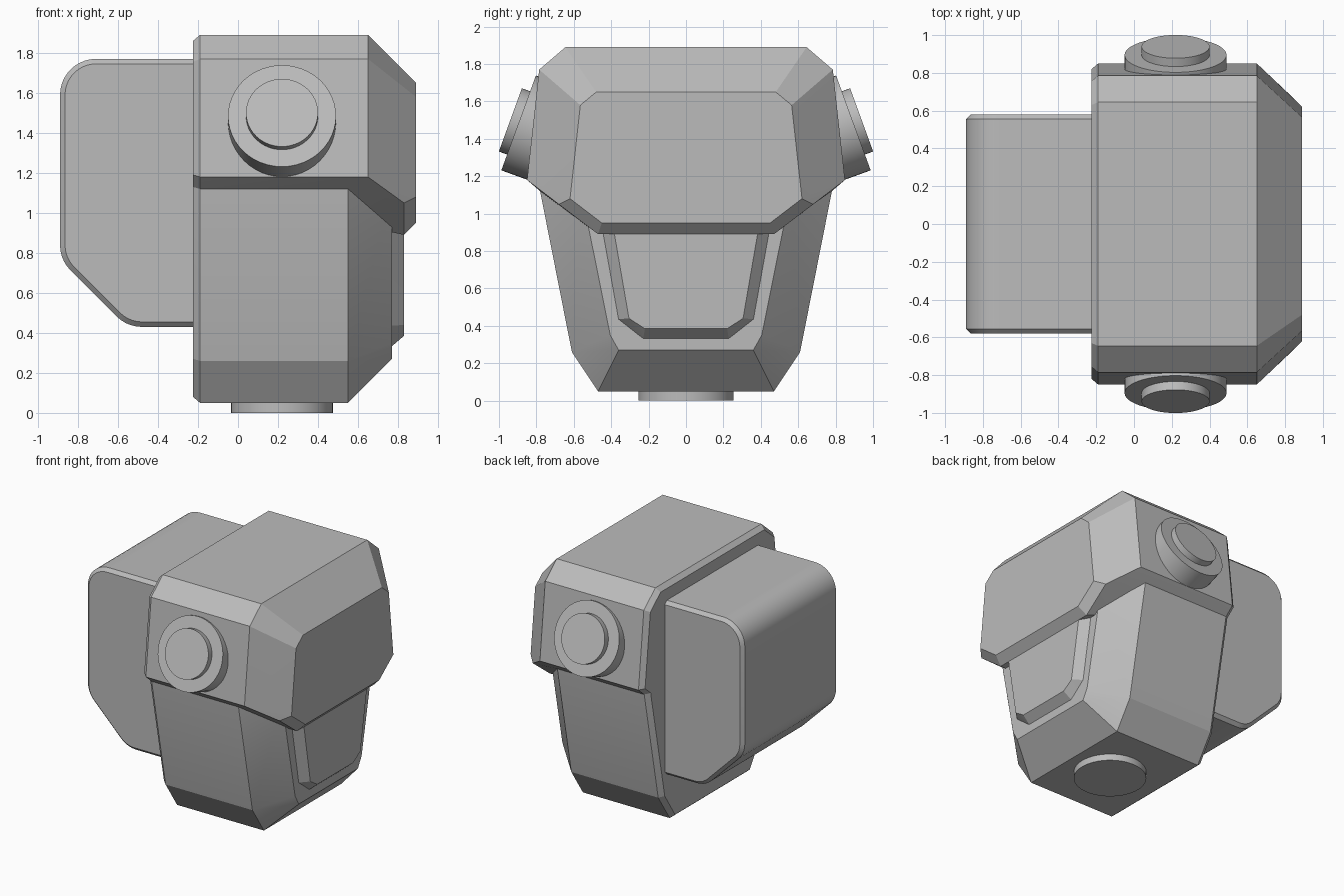
import bpy, bmesh, math
from mathutils import Vector, Matrix

cube = bpy.data.objects.get("Cube")
if cube:
    bpy.data.objects.remove(cube, do_unlink=True)

GREY = (0.5, 0.5, 0.5, 1)
mat = bpy.data.materials.new("plain grey")
mat.use_nodes = True
mat.diffuse_color = GREY
mat.node_tree.nodes["Principled BSDF"].inputs["Base Color"].default_value = GREY


def finish(name, bm, angle=30):
    bmesh.ops.recalc_face_normals(bm, faces=bm.faces)
    mesh = bpy.data.meshes.new(name)
    bm.to_mesh(mesh)
    bm.free()
    mesh.materials.append(mat)
    ob = bpy.data.objects.new(name, mesh)
    bpy.context.collection.objects.link(ob)
    bpy.ops.object.select_all(action='DESELECT')
    ob.select_set(True)
    bpy.context.view_layer.objects.active = ob
    bpy.ops.object.shade_smooth_by_angle(angle=math.radians(angle))
    return ob


def faceted(name, points, mirror=True, angle=15):
    """Solid spanned by corner points, mirrored across y."""
    bm = bmesh.new()
    for x, y, z in points:
        for s in ((1, -1) if mirror else (1,)):
            bm.verts.new((x, s * y, z))
    hull = bmesh.ops.convex_hull(bm, input=bm.verts)
    spare = {v for v in hull["geom_interior"] + hull["geom_unused"]
             if isinstance(v, bmesh.types.BMVert)}
    bmesh.ops.delete(bm, geom=list(spare), context='VERTS')
    bmesh.ops.dissolve_limit(bm, angle_limit=math.radians(1.5),
                             verts=bm.verts, edges=bm.edges)
    return finish(name, bm, angle)


def ring(x, profile):
    return [(x, y, z) for y, z in profile]


def disc(name, centre, normal, radius, depth):
    """Round plate whose outer face is at centre, facing normal."""
    n = Vector(normal).normalized()
    rot = n.to_track_quat('Z', 'Y').to_matrix().to_4x4()
    bm = bmesh.new()
    bmesh.ops.create_cone(bm, cap_ends=True, segments=48, radius1=radius,
                          radius2=radius, depth=depth,
                          matrix=Matrix.Translation(Vector(centre) - n * depth / 2) @ rot)
    return finish(name, bm)


# Lower body: tapering block with chamfered front and back rim
body = [(0.47, 0.05), (0.61, 0.26), (0.78, 1.12), (0.78, 1.3)]
faceted("lower_body",
        ring(-0.225, [(0.455, 0.08), (0.58, 0.27), (0.75, 1.12), (0.75, 1.3)])
        + ring(-0.19, body) + ring(0.55, body)
        + ring(0.77, [(0.36, 0.27), (0.405, 0.35), (0.52, 0.93), (0.56, 1.12)]))

# Raised panel on the chest
faceted("front_panel",
        ring(0.76, [(0.23, 0.325), (0.37, 0.435), (0.475, 1.02)])
        + ring(0.83, [(0.22, 0.385), (0.305, 0.44), (0.405, 1.02)]))

# Upper shell overhanging the body
shell = [(0.645, 1.89), (0.785, 1.77), (0.85, 1.18)]
faceted("upper_shell",
        ring(-0.225, [(0.63, 1.86), (0.755, 1.755), (0.82, 1.19), (0.75, 1.13)])
        + ring(-0.19, shell + [(0.78, 1.12)])
        + ring(0.65, shell) + ring(0.55, [(0.78, 1.12)])
        + ring(0.83, [(0.68, 1.05), (0.47, 0.89)])
        + ring(0.89, [(0.48, 1.65), (0.565, 1.58), (0.62, 1.08), (0.45, 0.95)]))

# Back pack: rounded profile with chamfered side rims
R, RIM = 0.18, 0.025
t = R * math.tan(math.radians(22.5))
corners = [((-0.89 + R, 1.77 - R), 90, 180),
           ((-0.89 + R, 0.765 + t), 180, 225),
           ((-0.555 + t, 0.43 + R), 225, 270)]
pack = []
for y, r in ((0.555, R), (0.58, R - RIM)):
    pack += [(-0.2, y, 1.77 - R + r), (-0.2, y, 0.43 + R - r)]
    for (cx, cz), a0, a1 in corners:
        steps = (a1 - a0) // 9
        for i in range(steps + 1):
            a = math.radians(a0 + (a1 - a0) * i / steps)
            pack.append((cx + r * math.cos(a), y, cz + r * math.sin(a)))
faceted("back_pack", pack, angle=30)

# Tilted round joints on both sides, each with a smaller cap
tilt = math.radians(20)
for side, s in (("right", -1), ("left", 1)):
    n = Vector((0, s * math.cos(tilt), math.sin(tilt)))
    c = Vector((0.22, s * 0.895, 1.485))
    disc(side + "_joint", c, n, 0.27, 0.15)
    disc(side + "_joint_cap", c + n * 0.047, n, 0.18, 0.07)

# Round peg underneath
disc("bottom_peg", (0.22, 0, 0), (0, 0, -1), 0.255, 0.08)
